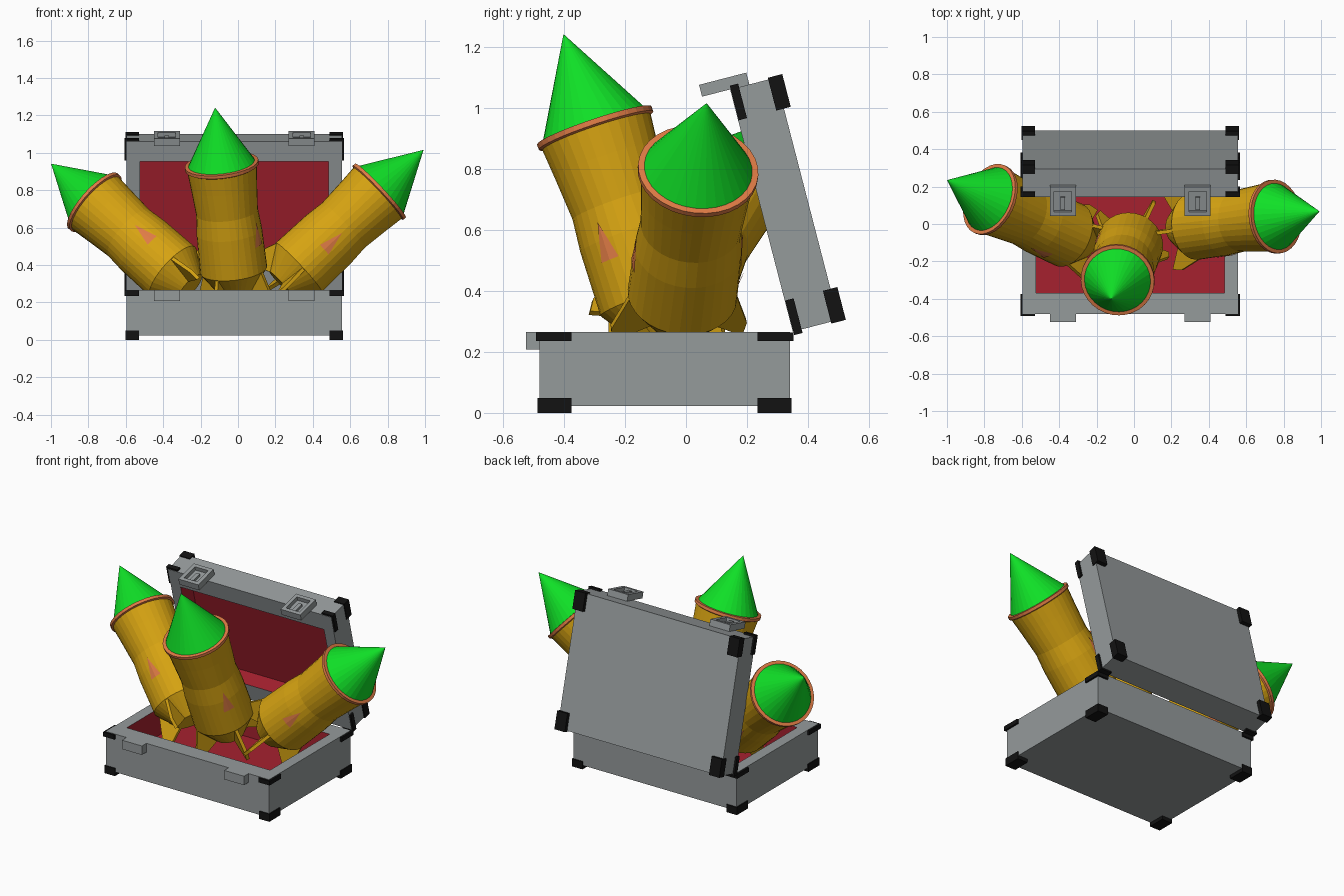
import bpy, bmesh, math
from mathutils import Matrix, Vector

if "Cube" in bpy.data.objects:
    bpy.data.objects.remove(bpy.data.objects["Cube"])


def material(name, *rgb):
    m = bpy.data.materials.new(name)
    m.use_nodes = True
    m.diffuse_color = (*rgb, 1)
    m.node_tree.nodes["Principled BSDF"].inputs["Base Color"].default_value = (*rgb, 1)
    return m


GREY = material("case_grey", 0.30, 0.325, 0.33)
RED = material("lining_red", 0.38, 0.015, 0.028)
BLACK = material("corner_black", 0.006, 0.006, 0.006)
YELLOW = material("body_yellow", 0.68, 0.37, 0.006)
ORANGE = material("rim_orange", 0.74, 0.2, 0.06)
GREEN = material("nose_green", 0.005, 0.75, 0.02)


def finish(name, bm, matrix, *mats):
    bmesh.ops.recalc_face_normals(bm, faces=bm.faces)
    mesh = bpy.data.meshes.new(name)
    bm.to_mesh(mesh)
    bm.free()
    for m in mats:
        mesh.materials.append(m)
    ob = bpy.data.objects.new(name, mesh)
    ob.matrix_world = matrix
    bpy.context.collection.objects.link(ob)
    return ob


def add_box(bm, lo, hi):
    lo, hi = Vector(lo), Vector(hi)
    place = Matrix.Translation((lo + hi) / 2) @ Matrix.Diagonal((*(hi - lo), 1))
    return bmesh.ops.create_cube(bm, size=1, matrix=place)["verts"]


def loft(bm, rings):
    """Skin a list of closed rings; returns the faces of each band."""
    loops = [[bm.verts.new(p) for p in ring] for ring in rings]
    bands = []
    for a, b in zip(loops, loops[1:]):
        n = len(a)
        bands.append([bm.faces.new((a[i], a[(i + 1) % n], b[(i + 1) % n], b[i]))
                      for i in range(n)])
    return bands, bm.faces.new(loops[0]), bm.faces.new(loops[-1])


# Case halves: open trays with a red lined recess
HALF_W, LENGTH = 0.575, 0.82


def rectangle(dx, dy, z):
    w = HALF_W - dx
    return [(-w, dy, z), (w, dy, z), (w, LENGTH - dy, z), (-w, LENGTH - dy, z)]


def case_half(name, height, floor, matrix):
    bm = bmesh.new()
    bands, _, end = loft(bm, [rectangle(0, 0, 0), rectangle(0, 0, height),
                              rectangle(0.07, 0.11, height), rectangle(0.07, 0.11, floor)])
    for f in bands[2] + [end]:
        f.material_index = 1
    finish(name, bm, matrix, GREY, RED)

    # Black corner protectors on the outer face and just under the rim
    bm = bmesh.new()
    for z0, z1, proud in ((-0.023, 0.026, 0.006), (height - 0.03, height - 0.002, 0.012)):
        for side in (-1, 1):
            xs = sorted((side * (HALF_W + proud), side * (HALF_W - 0.067)))
            for y0, y1 in ((-proud, 0.105), (LENGTH - 0.105, LENGTH + proud)):
                add_box(bm, (xs[0], y0, z0), (xs[1], y1, z1))
    finish(name + "_corners", bm, matrix, BLACK)


base_matrix = Matrix.Translation((-0.02, -0.48, 0.023))
lid_matrix = Matrix.Translation((-0.02, 0.5, 0.305)) @ Matrix.Rotation(math.radians(104.5), 4, 'X')
case_half("case_base", 0.242, 0.07, base_matrix)
case_half("case_lid", 0.155, 0.05, lid_matrix)

# Latches: plain catch on the base, recessed clasp on the lid
for side, label in ((-1, "right"), (1, "left")):
    x = side * 0.36
    bm = bmesh.new()
    add_box(bm, (x - 0.07, -0.045, 0.185), (x + 0.07, 0.002, 0.242))
    finish("catch_" + label, bm, base_matrix, GREY)

    bm = bmesh.new()
    add_box(bm, (x - 0.07, LENGTH, 0.09), (x + 0.07, LENGTH + 0.04, 0.25))
    top = max(bm.faces, key=lambda f: f.calc_center_median().y)
    bmesh.ops.inset_region(bm, faces=[top], thickness=0.033)
    bmesh.ops.translate(bm, verts=top.verts, vec=(0, 0, 0))
    well = bmesh.ops.extrude_discrete_faces(bm, faces=[top])["faces"][0]
    bmesh.ops.translate(bm, verts=well.verts, vec=(0, -0.025, 0))
    add_box(bm, (x - 0.012, LENGTH + 0.01, 0.15), (x + 0.012, LENGTH + 0.032, 0.218))
    finish("clasp_" + label, bm, lid_matrix, GREY)

# Rockets: local z runs along the axis, with the nose rim at z = 0
SIDES = 32
BODY = [(0.188, -0.015), (0.178, -0.12), (0.166, -0.27), (0.176, -0.38), (0.18, -0.6),
        (0.09, -0.73)]
RIM = [(0.186, -0.022), (0.198, -0.016), (0.198, 0.002), (0.17, 0.004)]
NOSE = [(0.178, 0.003), (0.001, 0.318)]
FIN = [(0.05, -0.58), (0.17, -0.58), (0.225, -0.74), (0.215, -0.8), (0.05, -0.71)]


def lathe(name, profile, matrix, mat):
    bm = bmesh.new()
    loft(bm, [[(r * math.cos(k * math.tau / SIDES), r * math.sin(k * math.tau / SIDES), z)
               for k in range(SIDES)] for r, z in profile])
    finish(name, bm, matrix, mat)


def rocket(name, rim_centre, tip, facing):
    axis = (Vector(tip) - Vector(rim_centre)).normalized()
    front = Vector(facing)
    front = (front - axis * front.dot(axis)).normalized()
    matrix = Matrix((front, axis.cross(front), axis)).transposed().to_4x4()
    matrix.translation = Vector(rim_centre)
    lathe(name + "_body", BODY, matrix, YELLOW)
    lathe(name + "_rim", RIM, matrix, ORANGE)
    lathe(name + "_nose", NOSE, matrix, GREEN)

    # Four thin swept fins around the tail
    bm = bmesh.new()
    for k in range(4):
        turn = Matrix.Rotation(k * math.pi / 2, 4, 'Z')
        loft(bm, [[turn @ Vector((r, t, z)) for r, z in FIN] for t in (-0.01, 0.01)])
    finish(name + "_fins", bm, matrix, YELLOW)

    # Painted triangles on two opposite sides
    bm = bmesh.new()
    for k in range(2):
        turn = Matrix.Rotation(k * math.pi, 4, 'Z')
        apex, left, mid, right = [bm.verts.new(turn @ Vector(p)) for p in (
            (0.177, 0, -0.32), (0.177, -0.035, -0.45), (0.181, 0, -0.45), (0.177, 0.035, -0.45))]
        bm.faces.new((apex, left, mid))
        bm.faces.new((apex, mid, right))
    finish(name + "_triangles", bm, matrix, ORANGE)


rocket("middle_rocket", (-0.088, -0.30, 0.94), (-0.122, -0.40, 1.237), (0.84, -0.54, 0))
rocket("right_rocket", (-0.773, 0.133, 0.74), (-1.0, 0.235, 0.942), (0.2, -1, 0.22))
rocket("left_rocket", (0.76, 0.04, 0.797), (0.995, 0.068, 1.018), (0.1, -1, -0.1))
